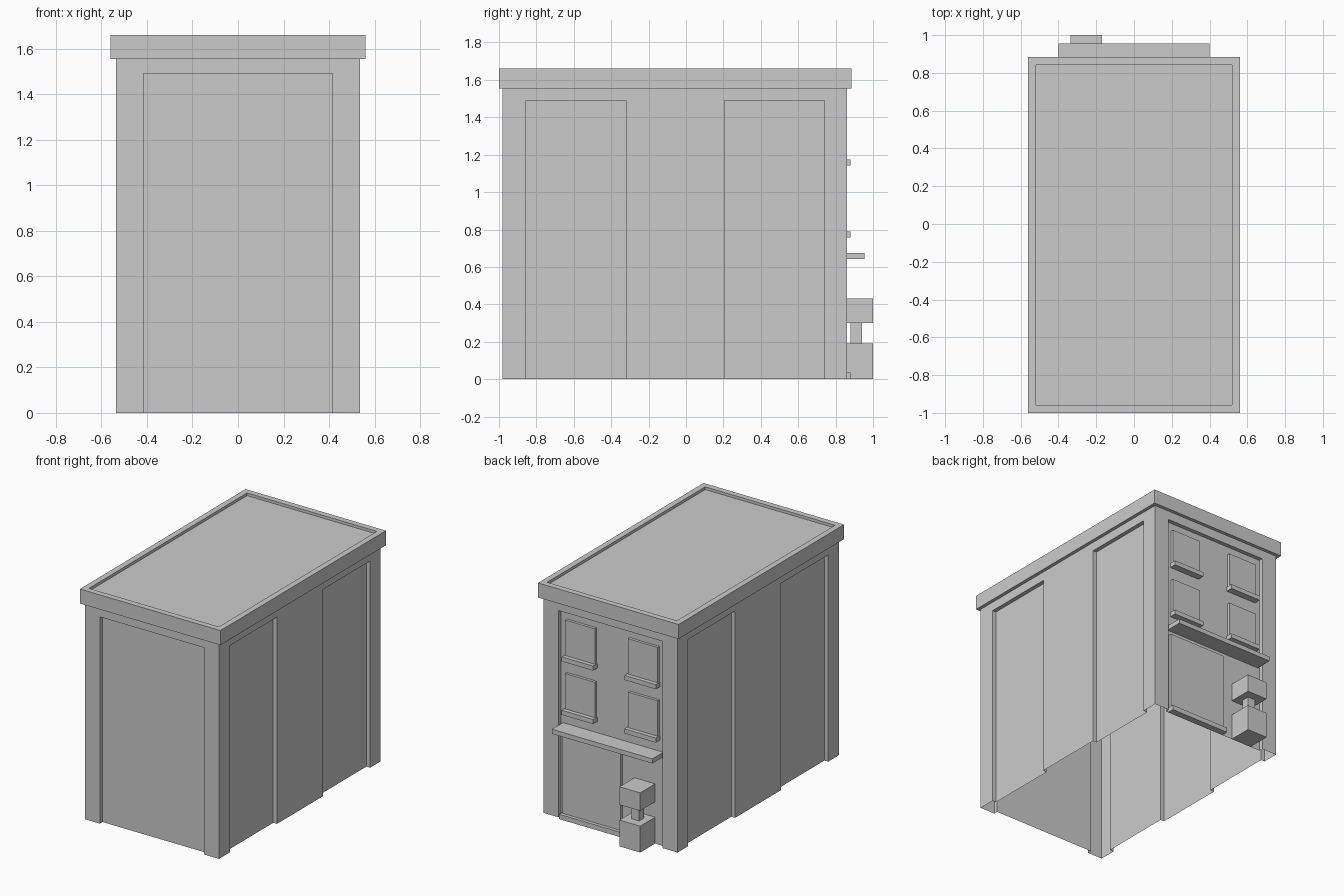
import bpy, bmesh

if "Cube" in bpy.data.objects:
    bpy.data.objects.remove(bpy.data.objects["Cube"])

X, Y0, Y1 = 0.535, -0.98, 0.86      # outer wall planes
D = 0.03                            # depth of the recessed bays
TOP, LINTEL = 1.555, 1.49
PX = 0.415                          # inner edge of the corner pillars
BAYS = [(-0.855, -0.32), (0.205, 0.74)]  # side bays along y


def finish(name, bm):
    bmesh.ops.recalc_face_normals(bm, faces=bm.faces)
    me = bpy.data.meshes.new(name)
    bm.to_mesh(me)
    bm.free()
    ob = bpy.data.objects.new(name, me)
    bpy.context.collection.objects.link(ob)
    return ob


def box_bm(x, y, z):
    bm = bmesh.new()
    bmesh.ops.create_cube(bm, size=1)
    for v in bm.verts:
        v.co = [a[0] if c < 0 else a[1] for a, c in zip((x, y, z), v.co)]
    return bm


def box(name, x, y, z):
    return finish(name, box_bm(x, y, z))


# Open-bottomed wall shell: half plan, mirrored, then extruded upwards
half = [(PX, Y0 + D), (PX, Y0), (X, Y0)]
for a, b in BAYS:
    half += [(X, a), (X - D, a), (X - D, b), (X, b)]
half += [(X, Y1), (PX, Y1), (PX, Y1 - D)]
plan = half + [(-x, y) for x, y in reversed(half)]
bm = bmesh.new()
low = [bm.verts.new((x, y, 0)) for x, y in plan]
high = [bm.verts.new((x, y, TOP)) for x, y in plan]
for i in range(len(plan)):
    j = (i + 1) % len(plan)
    bm.faces.new((low[i], low[j], high[j], high[i]))
finish("walls", bm)

# Lintels closing the tops of the bays
box("front_lintel", (-PX, PX), (Y0, Y0 + D), (LINTEL, TOP))
box("back_lintel", (-PX, PX), (Y1 - D, Y1), (LINTEL, TOP))
for a, b in BAYS:
    box("right_lintel", (X - D, X), (a, b), (LINTEL, TOP))
    box("left_lintel", (-X, D - X), (a, b), (LINTEL, TOP))

# Cornice with a sunken flat roof
bm = box_bm((-0.56, 0.56), (-1.0, 0.885), (TOP, 1.66))
bm.normal_update()
roof = max(bm.faces, key=lambda f: f.calc_center_median().z)
bmesh.ops.inset_region(bm, faces=[roof], thickness=0.06)
sunk = bmesh.ops.extrude_discrete_faces(bm, faces=[roof])["faces"][0]
bmesh.ops.translate(bm, verts=sunk.verts, vec=(0, 0, -0.02))
finish("cornice_roof", bm)

# Back windows with sills
W = Y1 - D
for s in (-1, 1):
    for z in (0.79, 1.175):
        cx = s * 0.25
        box("window", (cx - 0.118, cx + 0.118), (W, W + 0.02), (z, z + 0.255))
        box("window_sill", (cx - 0.125, cx + 0.125), (W, 0.88), (z - 0.033, z))

# Back entrance: ledge, door and step
box("ledge", (-0.4, 0.4), (W, 0.955), (0.642, 0.675))
box("door", (-0.075, 0.388), (W, 0.855), (0, 0.605))
box("door_step", (-0.085, 0.395), (W, 0.88), (0, 0.035))

# Block stand beside the door
box("stand_base", (-0.335, -0.17), (W, 1.0), (0, 0.19))
box("stand_neck", (-0.283, -0.222), (0.88, 0.94), (0.19, 0.30))
box("stand_top", (-0.335, -0.17), (W, 1.0), (0.30, 0.43))
